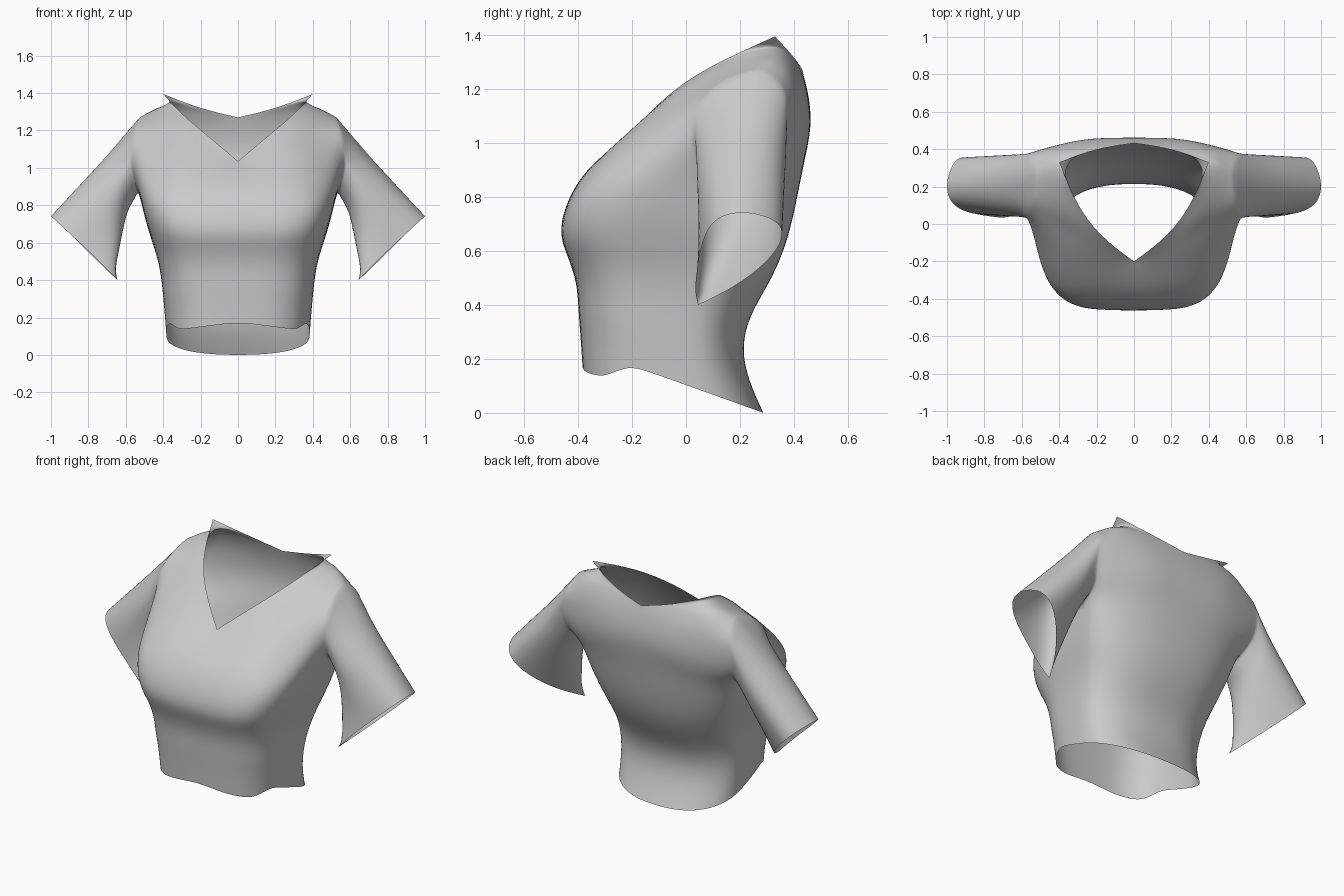
import bpy, bmesh
from math import sin, cos, pi
from mathutils import Vector

if "Cube" in bpy.data.objects:
    bpy.data.objects.remove(bpy.data.objects["Cube"])

N = 8  # columns from centre line to side seam


def catmull(p, t, closed=False):
    """Point on a Catmull-Rom curve; t counts control points."""
    k = len(p)
    i = int(t) if closed else min(int(t), k - 2)
    f = t - i

    def g(j):
        if closed:
            return Vector(p[j % k])
        if j < 0:
            return 2 * Vector(p[0]) - Vector(p[1])
        if j >= k:
            return 2 * Vector(p[-1]) - Vector(p[-2])
        return Vector(p[j])
    a, b, c, d = g(i - 1), g(i), g(i + 1), g(i + 2)
    return 0.5 * (2 * b + (c - a) * f + (2 * a - 5 * b + 4 * c - d) * f * f
                  + (3 * b - a - 3 * c + d) * f ** 3)


def row(p):
    return [catmull(p, (len(p) - 1) * i / N) for i in range(N + 1)]


def quarter(zf, zb, w, yf, yb, yc, pf, front):
    """Half of the front or back of a boxy body section."""
    end, p = (yf, pf) if front else (yb, 0.85)
    out = []
    for i in range(N + 1):
        a = pi / 2 * i / N
        x = w * sin(a) ** p
        y = yc + (end - yc) * cos(a) ** p if i < N else yc
        if zf < 0.2:  # hem: level in front with a dip at the corners
            z = zf + (zb - zf) * (max(y, -0.2) + 0.2) / (yb + 0.2)
            z -= 0.04 * max(0, 1 - abs(x - .31) / .31) * min(1, max(0, (-.2 - y) / .1))
        else:
            z = zf + (zb - zf) * (y - yf) / (yb - yf)
        out.append(Vector((x, y, z)))
    return out


# Body sections: front z, back z, half width, front y, back y, side y, front boxiness
body = [(.175, 0, .385, -.385, .288, 0, .66), (.28, .12, .39, -.392, .232, 0, .64),
        (.38, .24, .40, -.40, .206, 0, .6), (.48, .36, .41, -.405, .235, .02, .57),
        (.57, .48, .43, -.435, .31, .05, .54), (.645, .60, .465, -.468, .365, .1, .5),
        (.73, .73, .50, -.462, .40, .15, .48), (.82, .86, .525, -.425, .425, .2, .48)]

# Shoulder seam shared by front and back, from neck to arm
seam = [(.40, .33, 1.395), (.43, .315, 1.35), (.47, .30, 1.32), (.525, .26, 1.275)]

# Chest rows, from centre or neckline to armhole
chest = [[(0, -.37, .90), (.32, -.35, .90), (.50, -.2, .9), (.55, .06, .92)],
         [(0, -.29, .97), (.31, -.26, .99), (.50, -.12, 1.0), (.578, .025, 1.02)],
         [(0, -.2, 1.035), (.27, -.16, 1.09), (.46, -.06, 1.10), (.563, .035, 1.12)],
         [(.14, -.1, 1.155), (.28, -.06, 1.17), (.42, .02, 1.18), (.553, .085, 1.19)],
         [(.29, .06, 1.275), (.36, .07, 1.265), (.44, .1, 1.25), (.537, .15, 1.24)], seam]

# Back rows, from centre or neckline to armhole
back = [[(0, .445, .96), (.25, .435, .95), (.46, .385, .94), (.55, .33, .92)],
        [(0, .465, 1.06), (.25, .458, 1.05), (.46, .41, 1.04), (.575, .37, 1.02)],
        [(0, .46, 1.15), (.25, .452, 1.15), (.44, .415, 1.13), (.565, .38, 1.12)],
        [(0, .445, 1.22), (.25, .435, 1.23), (.42, .41, 1.21), (.555, .37, 1.19)],
        [(0, .432, 1.27), (.22, .41, 1.295), (.42, .385, 1.275), (.54, .33, 1.24)],
        [(.2, .405, 1.315), (.32, .385, 1.32), (.43, .36, 1.30), (.53, .29, 1.263)], seam]

# Sleeve loops, from the underarm round by the front and over the top
sleeve_mid = [(.592, .18, .75), (.615, .065, .82), (.655, .035, .92), (.695, .10, 1.02),
              (.71, .22, 1.06), (.705, .33, 1.025), (.67, .378, .92), (.625, .31, .80)]
sleeve_end = [(.645, .045, .40), (.75, .04, .51), (.88, .06, .63), (.97, .105, .715),
              (1.005, .2, .745), (.97, .32, .72), (.90, .365, .65), (.77, .26, .52)]

bm = bmesh.new()


def skin(rows, closed=False):
    vs = [[bm.verts.new(p) for p in r] for r in rows]
    n = len(rows[0])
    for a, b in zip(vs, vs[1:]):
        for i in range(n if closed else n - 1):
            j = (i + 1) % n
            bm.faces.new((a[i], a[j], b[j], b[i]))


# Front and back panels
skin([quarter(*b, True) for b in body] + [row(r) for r in chest])
skin([quarter(*b, False) for b in body] + [row(r) for r in back])

# Sleeve grown from the armhole edge
armpit = quarter(*body[-1], True)[-1]
hole = [armpit] + [Vector(r[-1]) for r in chest] + [Vector(r[-1]) for r in back[-2::-1]]
M = len(hole)
mid, end = ([catmull(p, 8 * i / M, True) for i in range(M)] for p in (sleeve_mid, sleeve_end))
rings = [hole] + [[a.lerp(b, .5) for a, b in zip(hole, mid)], mid]
rings += [[a.lerp(b, t) for a, b in zip(mid, end)] for t in (.33, .67, 1)]
skin(rings, True)

bmesh.ops.remove_doubles(bm, verts=bm.verts, dist=0.002)

# Mirror to the other side and weld the centre line
geo = bmesh.ops.duplicate(bm, geom=bm.verts[:] + bm.edges[:] + bm.faces[:])["geom"]
for v in geo:
    if isinstance(v, bmesh.types.BMVert):
        v.co.x = -v.co.x
bmesh.ops.remove_doubles(bm, verts=bm.verts, dist=0.002)
bmesh.ops.recalc_face_normals(bm, faces=bm.faces)

# Keep neckline and sleeve tips pointed
crease = bm.verts.layers.float.new("crease_vert")
tips = [Vector(p) for p in (chest[2][0], seam[0], back[4][0], sleeve_end[0])]
for v in bm.verts:
    p = Vector((abs(v.co.x), v.co.y, v.co.z))
    if any((p - t).length < 0.003 for t in tips):
        v[crease] = 1.0

# Crisp armhole seam
sharp = bm.edges.layers.float.new("crease_edge")
for e in bm.edges:
    if all(any((Vector((abs(v.co.x), v.co.y, v.co.z)) - h).length < 0.003 for h in hole)
           for v in e.verts):
        e[sharp] = 0.5

mesh = bpy.data.meshes.new("blouse")
bm.to_mesh(mesh)
bm.free()
mesh.shade_smooth()
blouse = bpy.data.objects.new("blouse", mesh)
bpy.context.collection.objects.link(blouse)
sub = blouse.modifiers.new("smooth_cloth", 'SUBSURF')
sub.levels = sub.render_levels = 2
